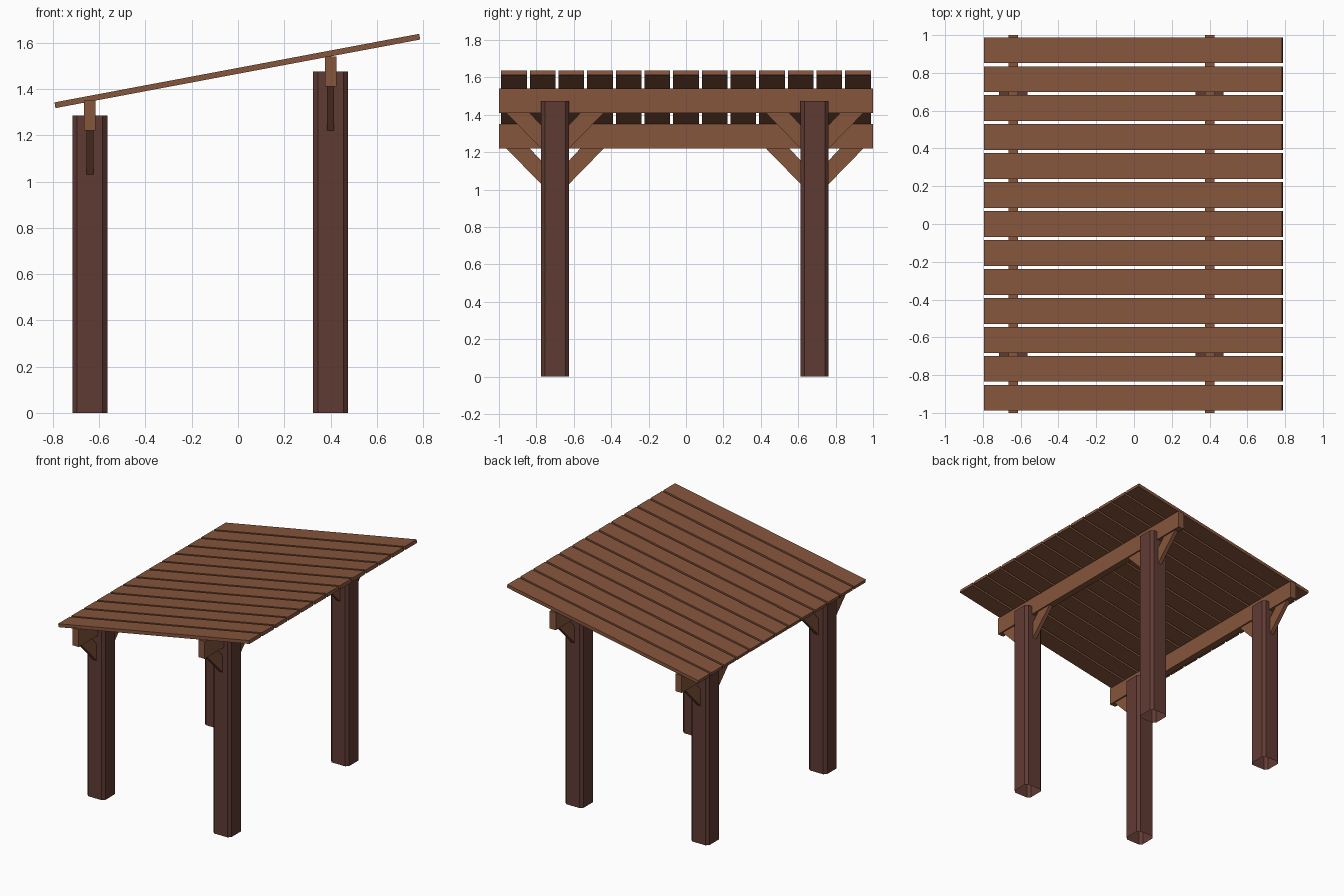
import bpy, bmesh, math
from mathutils import Matrix

if "Cube" in bpy.data.objects:
    bpy.data.objects.remove(bpy.data.objects["Cube"])


def material(name, color):
    m = bpy.data.materials.new(name)
    m.diffuse_color = (*color, 1)
    m.use_nodes = True
    m.node_tree.nodes["Principled BSDF"].inputs["Base Color"].default_value = m.diffuse_color
    return m


WOOD = material("warm brown wood", (0.238, 0.092, 0.046))
DARK = material("dark brown wood", (0.118, 0.043, 0.034))


def finish(name, bm, mat):
    bmesh.ops.recalc_face_normals(bm, faces=bm.faces)
    me = bpy.data.meshes.new(name)
    bm.to_mesh(me)
    bm.free()
    me.materials.append(mat)
    ob = bpy.data.objects.new(name, me)
    bpy.context.collection.objects.link(ob)
    return ob


def prism(name, pts, depth, mat, open_bottom=False):
    """Closed outline of 3D points extruded along the depth vector."""
    bm = bmesh.new()
    a = [bm.verts.new(p) for p in pts]
    b = [bm.verts.new([c + d for c, d in zip(p, depth)]) for p in pts]
    n = len(pts)
    for i in range(n):
        j = (i + 1) % n
        bm.faces.new((a[i], a[j], b[j], b[i]))
    bm.faces.new(b)
    if not open_bottom:
        bm.faces.new(a[::-1])
    return finish(name, bm, mat)


def box(name, size, loc, mat, tilt=0):
    bm = bmesh.new()
    bmesh.ops.create_cube(bm, size=1, matrix=Matrix.Translation(loc)
                          @ Matrix.Rotation(-tilt, 4, 'Y')
                          @ Matrix.Diagonal((*size, 1)))
    return finish(name, bm, mat)


H, C = 0.075, 0.055   # post half width, and half width less chamfer
OCT = [(C, -H), (H, -C), (H, C), (C, H), (-C, H), (-H, C), (-H, -C), (-C, -H)]

# Two frames: low on the left, high on the right
for side, x, base in (("low", -0.64, 1.22), ("high", 0.40, 1.41)):
    box(side + "_beam", (0.05, 2.0, 0.13), (x, 0, base + 0.065), WOOD)
    for end, y in (("front", -0.70), ("back", 0.688)):
        # Chamfered post, open underneath
        prism(f"{side}_{end}_post", [(x + u, y + v, 0) for u, v in OCT],
              (0, 0, base + 0.065), DARK, open_bottom=True)
        # Diagonal braces on both sides of the post
        for s in (-1, 1):
            outline = [(0.06, -0.205), (0.26, 0), (0.135, 0), (0.06, -0.08)]
            prism(f"{side}_{end}_brace",
                  [(x - 0.015, y + s * u, base + w) for u, w in outline],
                  (0.03, 0, 0), WOOD)

# Sloping roof planks
slope = math.atan(0.188)
for i in range(13):
    box(f"roof_plank_{i + 1}", (1.604, 0.137, 0.025),
        (-0.003, (i - 6) * 0.1533, 1.478), WOOD, slope)
